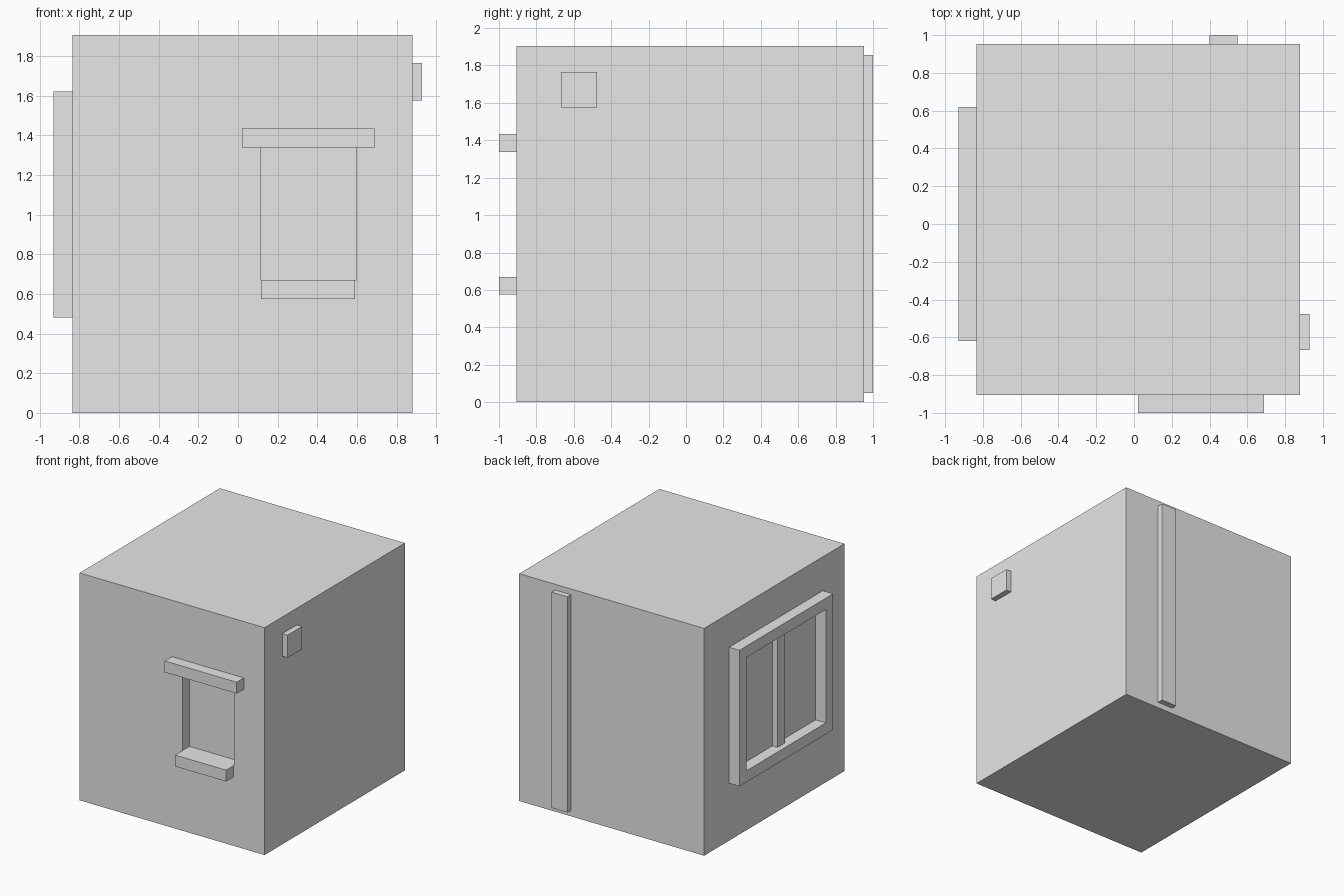
import bpy
import bmesh
from mathutils import Vector

cube = bpy.data.objects.get("Cube")
if cube:
    bpy.data.objects.remove(cube, do_unlink=True)

GREY = (0.8, 0.8, 0.8, 1.0)
plaster = bpy.data.materials.new("plain grey")
plaster.use_nodes = True
plaster.diffuse_color = GREY
plaster.node_tree.nodes["Principled BSDF"].inputs["Base Color"].default_value = GREY


def box(name, x, y, z):
    """Flat-faced box from (min, max) ranges on each axis."""
    low, high = (Vector(c) for c in zip(x, y, z))
    bm = bmesh.new()
    bmesh.ops.create_cube(bm, size=1)
    for v in bm.verts:
        v.co = (low + high) / 2 + v.co * (high - low)
    mesh = bpy.data.meshes.new(name)
    bm.to_mesh(mesh)
    bm.free()
    mesh.materials.append(plaster)
    obj = bpy.data.objects.new(name, mesh)
    bpy.context.collection.objects.link(obj)
    return obj


def cut(obj, x, y, z):
    """Cut a box-shaped opening out of an object and drop the cutter."""
    cutter = box("cutter", x, y, z)
    cutter.hide_render = True
    mod = obj.modifiers.new("opening", 'BOOLEAN')
    mod.operation = 'DIFFERENCE'
    mod.solver = 'EXACT'
    mod.object = cutter
    bpy.context.view_layer.objects.active = obj
    bpy.ops.object.modifier_apply(modifier=mod.name)
    bpy.data.objects.remove(cutter, do_unlink=True)


WEST, EAST, FRONT, BACK = -0.835, 0.88, -0.905, 0.952

# Main block with a shallow recess in the front wall
body = box("house_body", (WEST, EAST), (FRONT, BACK), (0, 1.905))
cut(body, (0.117, 0.597), (FRONT - 0.2, FRONT + 0.095), (0.67, 1.338))

# Ledges above and below the front recess
box("front_lintel", (0.021, 0.688), (-1, FRONT), (1.338, 1.433))
box("front_sill", (0.117, 0.59), (-1, FRONT + 0.095), (0.575, 0.67))

# Side window: raised frame with a thinner centre bar
frame = box("window_frame", (-0.93, WEST), (-0.62, 0.62), (0.48, 1.62))
cut(frame, (-1.2, -0.6), (-0.524, 0.524), (0.575, 1.525))
box("window_bar", (-0.883, WEST), (-0.047, 0.047), (0.575, 1.525))

# Small wall box and rear drainpipe
box("wall_box", (EAST, 0.928), (-0.668, -0.477), (1.575, 1.765))
box("drainpipe", (0.4, 0.547), (BACK, 1), (0.05, 1.857))
